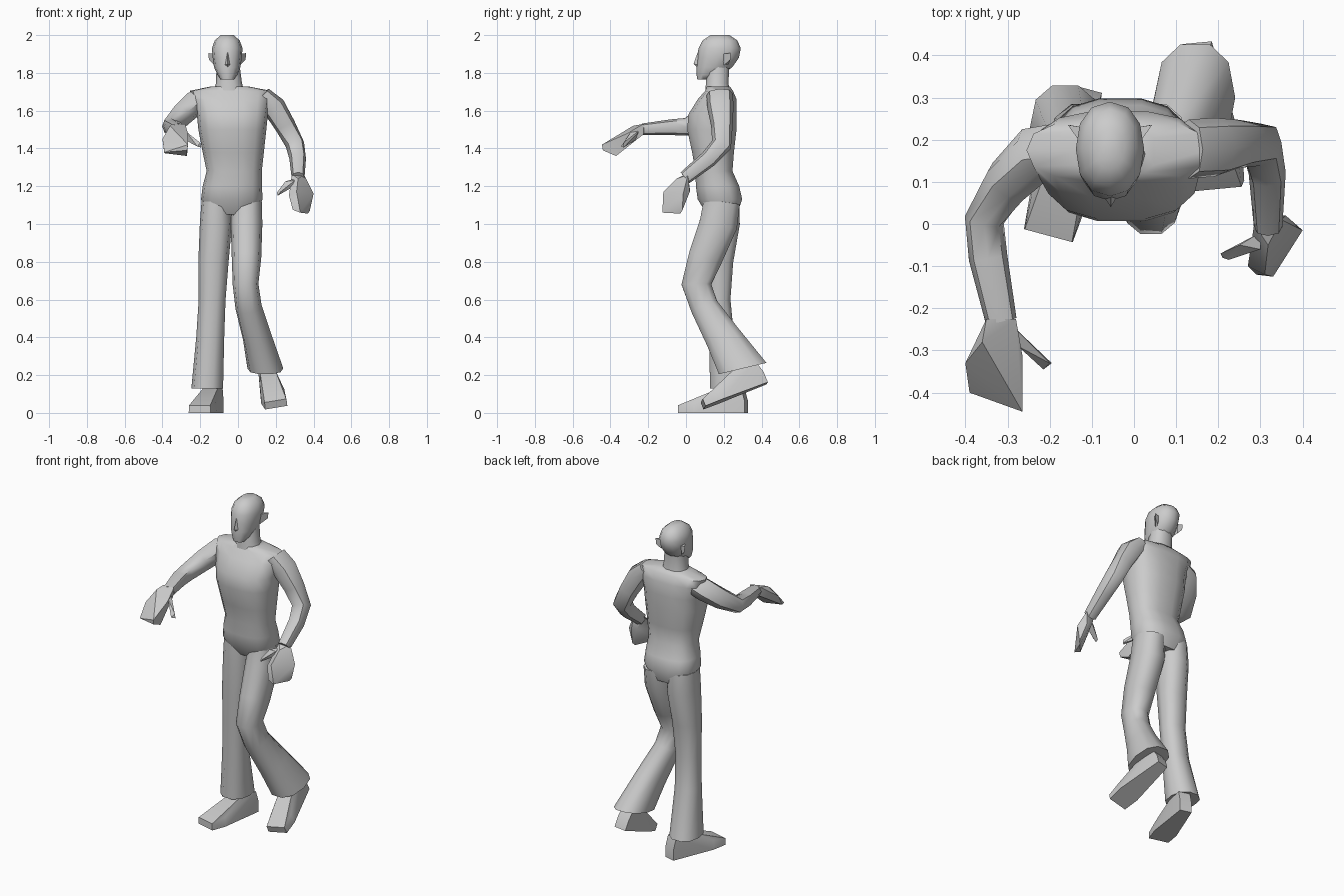
import bpy, bmesh
from math import sin, cos, pi, radians
from mathutils import Vector, Matrix


def finish(name, bm, angle):
    bmesh.ops.recalc_face_normals(bm, faces=bm.faces[:])
    me = bpy.data.meshes.new(name)
    bm.to_mesh(me)
    bm.free()
    for p in me.polygons:
        p.use_smooth = True
    me.set_sharp_from_angle(angle=radians(angle))
    ob = bpy.data.objects.new(name, me)
    bpy.context.collection.objects.link(ob)
    return ob


def power(v, p):
    return (1 if v > 0 else -1) * abs(v) ** p if abs(v) > 1e-6 else 0.0


def loft(name, rings, n=10, p=0.85, flat=False, end=None):
    """Rings (x, y, z, half width, half depth), square to the path or level."""
    bm = bmesh.new()
    pts = [Vector(r[:3]) for r in rings]
    loops = []
    for i, r in enumerate(rings):
        t = Vector((0, 0, -1))
        if not flat:
            t = Vector()
            if i > 0:
                t += (pts[i] - pts[i - 1]).normalized()
            if i < len(pts) - 1:
                t += (pts[i + 1] - pts[i]).normalized()
            if end and i == len(pts) - 1:
                t = Vector(end)
            t.normalize()
        u = (Vector((1, 0, 0)) - t * t.x).normalized()
        v = t.cross(u)
        loops.append([bm.verts.new(pts[i]
                                   + u * r[3] * power(cos(2 * pi * k / n), p)
                                   + v * r[4] * power(sin(2 * pi * k / n), p))
                      for k in range(n)])
    for a, b in zip(loops, loops[1:]):
        for k in range(n):
            bm.faces.new((a[k], a[(k + 1) % n], b[(k + 1) % n], b[k]))
    bm.faces.new(loops[0])
    bm.faces.new(loops[-1])
    return finish(name, bm, 50)


def hull(name, points, matrix=Matrix(), angle=35):
    bm = bmesh.new()
    for q in points:
        bm.verts.new(matrix @ Vector(q))
    res = bmesh.ops.convex_hull(bm, input=bm.verts[:])
    loose = [v for v in bm.verts if not v.link_faces]
    bmesh.ops.delete(bm, geom=loose, context='VERTS')
    return finish(name, bm, angle)


# torso with pelvis and shoulders
loft("torso", [
    (-.033, .19, 1.05, .12, .08), (-.033, .18, 1.13, .163, .12),
    (-.030, .167, 1.20, .157, .117), (-.020, .148, 1.28, .146, .100),
    (-.025, .143, 1.38, .162, .113), (-.030, .137, 1.50, .180, .133),
    (-.030, .140, 1.58, .188, .130), (-.036, .165, 1.66, .205, .105),
    (-.040, .175, 1.705, .215, .075), (-.045, .172, 1.728, .10, .062)],
    n=14, p=.78, flat=True)

# neck and head
loft("neck", [(-.047, .168, 1.69, .085, .07), (-.048, .165, 1.745, .069, .062),
              (-.052, .17, 1.83, .062, .062)], flat=True)
loft("head", [
    (-.056, .092, 1.765, .035, .032), (-.056, .122, 1.79, .052, .066),
    (-.057, .150, 1.83, .070, .095), (-.057, .170, 1.88, .077, .110),
    (-.057, .178, 1.93, .081, .112), (-.057, .180, 1.972, .066, .092),
    (-.057, .180, 2.00, .034, .050)], n=12, p=.9, flat=True)
hull("nose", [(-.055, .062, 1.91), (-.078, .075, 1.84), (-.034, .075, 1.84),
              (-.055, .040, 1.847), (-.055, .062, 1.825)])
for side, name in ((-1, "right_ear"), (1, "left_ear")):
    hull(name, [(-.057 + side * d, y, z) for d, y, z in (
        (.068, .20, 1.84), (.068, .19, 1.90), (.10, .235, 1.905),
        (.097, .235, 1.87), (.07, .225, 1.845), (.07, .23, 1.90))])

# flared trouser legs: one straight, one bent back
loft("right_leg", [
    (-.115, .185, 1.12, .078, .10), (-.117, .187, 1.00, .085, .102),
    (-.130, .175, .80, .080, .078), (-.137, .172, .60, .071, .066),
    (-.147, .188, .40, .074, .069), (-.163, .228, .13, .084, .105)],
    end=(0, 0, -1))
loft("left_leg", [
    (.048, .190, 1.12, .078, .10), (.045, .172, 1.00, .084, .105),
    (.045, .102, .82, .078, .094), (.040, .055, .68, .068, .082),
    (.056, .098, .56, .070, .077), (.102, .195, .40, .077, .098),
    (.145, .300, .235, .095, .135)], end=(0, .23, -.97))

# feet share one shoe shape, heel at the origin
shoe = [(s * x, y, z) for s in (-1, 1) for x, y, z in (
    (.035, .0, .0), (.045, -.10, .0), (.068, -.27, .0), (.060, -.36, .0),
    (.058, -.36, .040), (.064, -.27, .058), (.040, -.14, .13),
    (.035, .0, .06), (.035, -.02, .13))]
hull("right_foot", shoe, Matrix.Translation((-.11, .32, 0))
     @ Matrix.Rotation(radians(-15), 4, 'Z'))
hull("left_foot", shoe, Matrix.Translation((.15, .43, .157))
     @ Matrix.Rotation(radians(9), 4, 'Z') @ Matrix.Rotation(radians(21), 4, 'X')
     @ Matrix.Rotation(radians(-10), 4, 'Y'))

# arms: right reaches forward, left hangs bent
loft("right_arm", [
    (-.170, .185, 1.665, .045, .060), (-.235, .165, 1.635, .062, .066),
    (-.300, .100, 1.575, .056, .060), (-.355, .010, 1.515, .047, .048),
    (-.346, -.08, 1.512, .046, .042), (-.315, -.23, 1.502, .037, .030)], n=8)
loft("left_arm", [
    (.130, .178, 1.685, .045, .070), (.190, .182, 1.62, .062, .070),
    (.250, .190, 1.52, .055, .057), (.302, .188, 1.42, .050, .054),
    (.316, .120, 1.345, .044, .046), (.318, -.005, 1.245, .034, .037)], n=8)

# mitten hands and thumbs
hull("right_hand", [
    (-.350, -.225, 1.53), (-.280, -.225, 1.53), (-.345, -.225, 1.475),
    (-.285, -.225, 1.475), (-.400, -.33, 1.45), (-.360, -.28, 1.52),
    (-.265, -.31, 1.48), (-.275, -.30, 1.44), (-.390, -.40, 1.38),
    (-.390, -.38, 1.375), (-.265, -.445, 1.42), (-.27, -.44, 1.39),
    (-.270, -.37, 1.36)])
hull("right_thumb", [
    (-.300, -.23, 1.51), (-.275, -.29, 1.49), (-.290, -.26, 1.45),
    (-.200, -.33, 1.43), (-.195, -.33, 1.405), (-.215, -.345, 1.41)])
hull("left_hand", [
    (.285, .0, 1.265), (.350, .01, 1.26), (.318, -.05, 1.24), (.32, .02, 1.19),
    (.400, -.015, 1.16), (.270, -.10, 1.15), (.360, .02, 1.17),
    (.310, -.12, 1.17), (.370, -.03, 1.055), (.380, -.02, 1.07),
    (.290, -.12, 1.075), (.330, -.125, 1.06)])
hull("left_thumb", [
    (.300, -.02, 1.24), (.280, -.06, 1.19), (.300, -.06, 1.23),
    (.250, -.05, 1.225), (.210, -.08, 1.15), (.205, -.07, 1.165),
    (.225, -.085, 1.17)])
